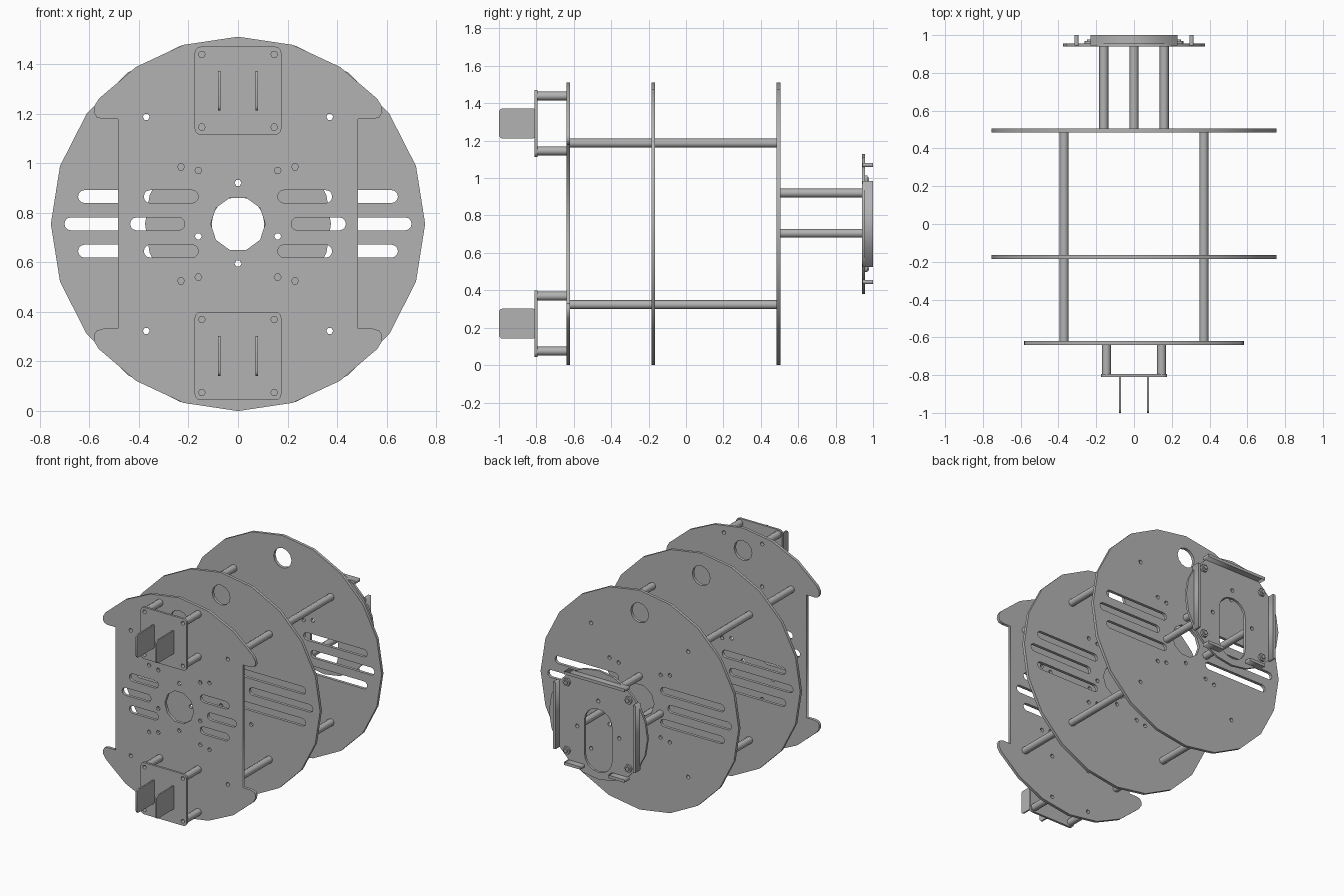
import bpy
from math import sin, cos, pi, radians

cube = bpy.data.objects.get("Cube")
if cube:
    bpy.data.objects.remove(cube, do_unlink=True)

GREY = (0.45, 0.45, 0.45, 1)
metal = bpy.data.materials.new("plain grey")
metal.use_nodes = True
metal.diffuse_color = GREY
metal.node_tree.nodes["Principled BSDF"].inputs["Base Color"].default_value = GREY

MID = 0.755      # height of the shared axis, also the disc radius
THICK = 0.02


def ring(x, z, r, n):
    return [(x + r * cos(2 * pi * i / n), z + r * sin(2 * pi * i / n)) for i in range(n)]


def rounded(x0, x1, z0, z1, r, steps=3):
    """Rectangle with rounded corners."""
    corners = [(x1 - r, z1 - r), (x0 + r, z1 - r), (x0 + r, z0 + r), (x1 - r, z0 + r)]
    pts = []
    for k, (cx, cz) in enumerate(corners):
        for i in range(steps + 1):
            a = pi / 2 * (k + i / steps)
            pts.append((cx + r * cos(a), cz + r * sin(a)))
    return pts


def sheet(name, loops, start, end, sideways=False):
    """Cut a sheet with holes from flat loops, from start to end along y (or x)."""
    curve = bpy.data.curves.new(name, "CURVE")
    curve.dimensions = "2D"
    curve.fill_mode = "BOTH"
    curve.extrude = (end - start) / 2
    for pts in loops:
        spline = curve.splines.new("POLY")
        spline.points.add(len(pts) - 1)
        for p, (x, z) in zip(spline.points, pts):
            p.co = (x, z, 0, 1)
        spline.use_cyclic_u = True
    tmp = bpy.data.objects.new(name + " outline", curve)
    bpy.context.collection.objects.link(tmp)
    bpy.context.view_layer.update()
    graph = bpy.context.evaluated_depsgraph_get()
    mesh = bpy.data.meshes.new_from_object(tmp.evaluated_get(graph))
    bpy.data.objects.remove(tmp, do_unlink=True)
    mesh.materials.clear()
    mesh.materials.append(metal)
    obj = bpy.data.objects.new(name, mesh)
    bpy.context.collection.objects.link(obj)
    middle = (start + end) / 2
    obj.rotation_euler = (pi / 2, 0, pi / 2 if sideways else 0)
    obj.location = (middle, 0, 0) if sideways else (0, middle, 0)
    return obj


def tube(name, x, z, start, end):
    sheet(name, [ring(x, z, 0.024, 8), ring(x, z, 0.014, 6)], start, end)


def four(dx, dz, z=MID):
    return [(sx * dx, z + sz * dz) for sx in (-1, 1) for sz in (-1, 1)]


# Hole layouts
rods = four(0.37, 0.432)
rear_posts = [(0, 0.92), (-0.16, 0.705), (0.16, 0.705)]
small_holes = rods + rear_posts + four(0.23, 0.23) + four(0.16, 0.215) + [(0, 0.595)]
sensor_heights = (1.292, 0.222)


def slots(outer):
    """Three staggered slots on each side."""
    out = []
    for dz, shift in ((0.11, 0), (0, 0.055), (-0.11, 0)):
        a, b = 0.16 + shift, outer + shift
        for x0, x1 in ((a, b), (-b, -a)):
            out.append(rounded(x0, x1, MID + dz - 0.026, MID + dz + 0.026, 0.0255))
    return out


def holes():
    return ([ring(x, z, 0.014, 6) for x, z in small_holes]
            + [ring(0, MID, 0.11, 10), ring(0, 1.355, 0.068, 12)])


# Middle and rear round decks
for name, y in (("middle_deck", -0.175), ("rear_deck", 0.495)):
    sheet(name, [ring(0, MID, MID, 20)] + holes() + slots(0.645), y - THICK / 2, y + THICK / 2)

# Front deck: disc with both sides cut away, leaving rounded horns
quarter = [(MID * sin(radians(a)), MID * cos(radians(a))) for a in (0, 17, 33, 48)]
quarter += [(0.58, 0.475), (0.582, 0.45), (0.57, 0.43), (0.545, 0.423), (0.485, 0.423)]
right = quarter + [(x, -z) for x, z in reversed(quarter)]
outline = right + [(-x, z) for x, z in reversed(right)][1:-1]
outline = [(x, MID + z) for x, z in outline]
sensor_holes = [ring(x, z, 0.014, 6) for h in sensor_heights for x, z in four(0.146, 0.147, h)]
sheet("front_deck", [outline] + holes() + slots(0.38) + sensor_holes, -0.64, -0.62)

# Long rods joining the decks
for x, z in rods:
    tube("deck_rod", x, z, -0.63, 0.495)

# Front sensor boards with posts and two upright fins
for h in sensor_heights:
    corners = four(0.146, 0.147, h)
    sheet("sensor_board", [rounded(-0.175, 0.175, h - 0.178, h + 0.178, 0.025)]
          + [ring(x, z, 0.014, 6) for x, z in corners], -0.81, -0.795)
    for x, z in corners:
        tube("sensor_post", x, z, -0.796, -0.639)
    for x in (-0.075, 0.075):
        sheet("sensor_fin", [rounded(-1, -0.8, h - 0.08, h + 0.08, 0.018)],
              x - 0.005, x + 0.005, sideways=True)

# Rear bracket: round plate with an arched opening, folded flanges and bolts
for x, z in rear_posts:
    tube("rear_post", x, z, 0.504, 0.941)
bolts = four(0.235, 0.235)
sheet("bracket_plate", [ring(0, MID, 0.375, 20), rounded(-0.105, 0.105, 0.43, 0.863, 0.1, 4)]
      + [ring(x, z, 0.014, 6) for x, z in rear_posts], 0.94, 0.956)


def flange(name, x0, x1, z0, z1):
    sheet(name, [[(x0, z0), (x1, z0), (x1, z1), (x0, z1)]], 0.945, 1.0)


for s in (-1, 1):
    flange("side_flange", s * 0.305 - 0.01, s * 0.305 + 0.01, 0.525, 0.985)
    flange("lower_flange", s * 0.168 - 0.062, s * 0.168 + 0.062, 0.435, 0.455)
flange("upper_flange", -0.23, 0.23, 1.06, 1.08)
for x, z in bolts:
    sheet("bolt_nut", [ring(x, z, 0.027, 6)], 0.954, 0.97)
    sheet("bolt_tip", [ring(x, z, 0.014, 8)], 0.969, 0.978)
